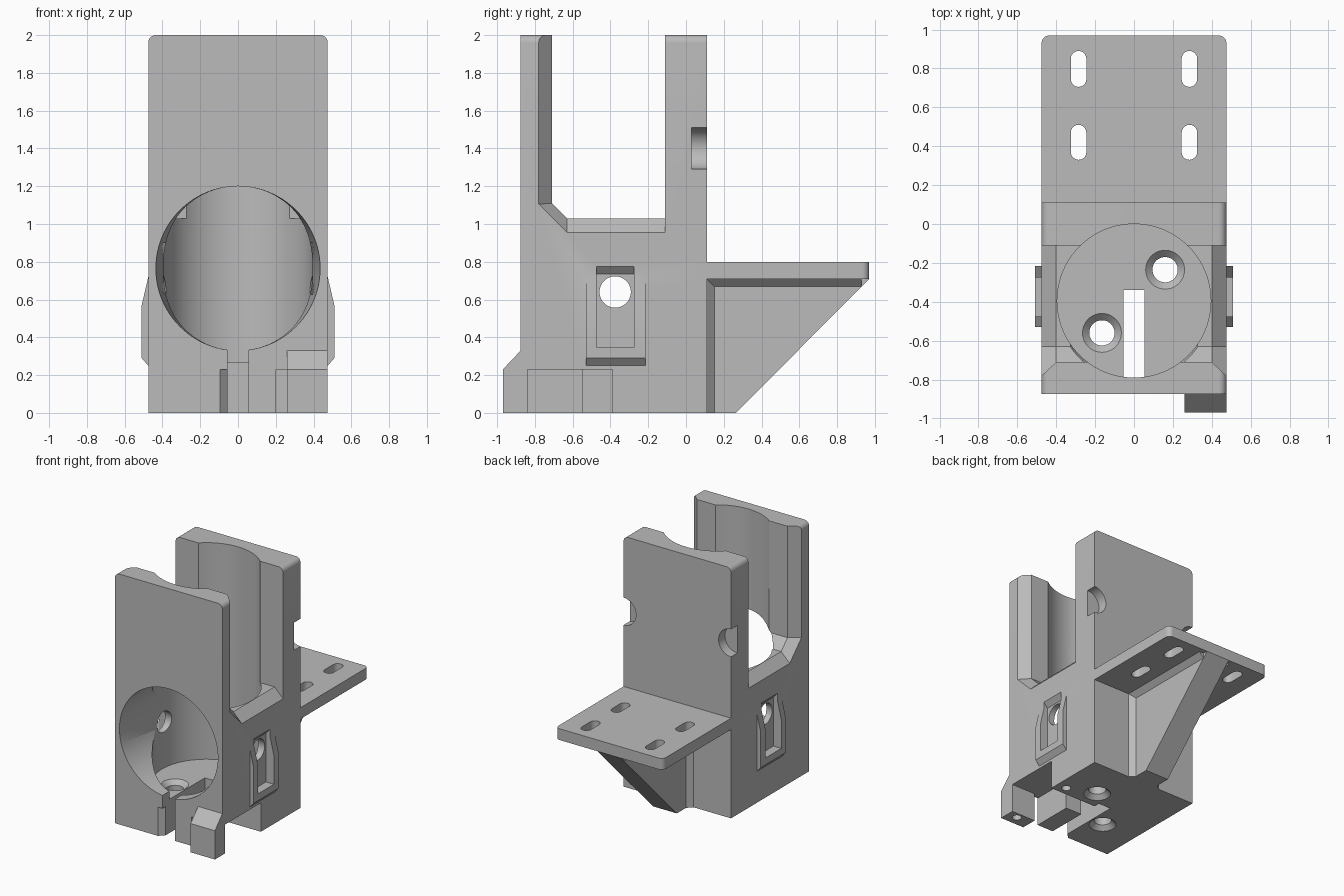
import bpy, bmesh, math
from mathutils import Vector

if "Cube" in bpy.data.objects:
    bpy.data.objects.remove(bpy.data.objects["Cube"])

grey = bpy.data.materials.new("grey_plastic")
grey.diffuse_color = (0.5, 0.5, 0.5, 1)
grey.use_nodes = True
grey.node_tree.nodes["Principled BSDF"].inputs["Base Color"].default_value = grey.diffuse_color


def loft(name, rings):
    """Closed solid through rings that share a vertex count."""
    bm = bmesh.new()
    vs = [[bm.verts.new(p) for p in r] for r in rings]
    n = len(vs[0])
    for a, b in zip(vs, vs[1:]):
        for i in range(n):
            bm.faces.new((a[i], a[(i + 1) % n], b[(i + 1) % n], b[i]))
    bm.faces.new(vs[0][::-1])
    bm.faces.new(vs[-1])
    bmesh.ops.recalc_face_normals(bm, faces=bm.faces)
    me = bpy.data.meshes.new(name)
    bm.to_mesh(me)
    bm.free()
    ob = bpy.data.objects.new(name, me)
    bpy.context.collection.objects.link(ob)
    me.materials.append(grey)
    return ob


def place(axis, u, v, w):
    return {'x': (w, u, v), 'y': (u, w, v), 'z': (u, v, w)}[axis]


def prism(name, axis, pts, a, b):
    return loft(name, [[place(axis, u, v, w) for u, v in pts] for w in (a, b)])


def box(name, x0, x1, y0, y1, z0, z1):
    return prism(name, 'z', [(x0, y0), (x1, y0), (x1, y1), (x0, y1)], z0, z1)


def tube(name, axis, cu, cv, sections, n=48):
    """Round solid; sections are (position, radius_u, radius_v)."""
    ang = [2 * math.pi * i / n for i in range(n)]
    return loft(name, [[place(axis, cu + ru * math.cos(t), cv + rv * math.sin(t), w)
                        for t in ang] for w, ru, rv in sections])


def round_top(hw, low, high, r):
    """Rectangle whose two upper corners are rounded."""
    arc = [(hw - r + r * math.cos(t), high - r + r * math.sin(t))
           for t in [math.pi / 2 * i / 8 for i in range(9)]]
    return [(-hw, low), (hw, low)] + arc + [(-x, z) for x, z in reversed(arc)]


def boolean(target, tool, op):
    m = target.modifiers.new("join", 'BOOLEAN')
    m.operation, m.object, m.solver = op, tool, 'EXACT'
    bpy.context.view_layer.objects.active = target
    bpy.ops.object.modifier_apply(modifier=m.name)
    bpy.data.objects.remove(tool)


# Tall block, with rounded top corners
body = prism("bracket_body", 'y', round_top(.475, 0, 2, .04), -.875, .11)
adds, cuts = [], []

# Rear mounting shelf
adds.append(prism("shelf", 'z', round_top(.475, .05, .97, .04), .71, .80))
# Triangular gusset under the shelf, flared where it meets shelf and block
adds.append(prism("gusset", 'x', [(.05, 0), (.265, 0), (.97, .71), (.97, .73), (.05, .73)],
                  -.105, .105))
adds.append(prism("gusset_root", 'z', [(-.145, .05), (.145, .05), (.145, .11), (.105, .15),
                                       (-.105, .15), (-.145, .11)], 0, .73))
adds.append(prism("gusset_top", 'y', [(-.105, .67), (.105, .67), (.145, .71),
                                      (.145, .73), (-.145, .73), (-.145, .71)], .05, .93))
# Front foot
adds.append(prism("foot", 'x', [(-.8, 0), (-.97, 0), (-.97, .23), (-.875, .33), (-.8, .33)],
                  .26, .475))
# Raised side frames
for s in (-1, 1):
    adds.append(prism("side_frame", 'y', [(s * x, z) for x, z in
                      [(.45, .25), (.475, .25), (.51, .29), (.51, .57), (.475, .72), (.45, .72)]],
                      -.53, -.215))

# Vertical bore and tapered front opening
cuts.append(tube("bore", 'z', 0, -.395, [(.27, .395, .395), (2.2, .395, .395)], 96))
cuts.append(tube("front_opening", 'y', 0, .765,
                 [(-.90, .437, .435), (-.875, .435, .435), (-.395, .393, .435)], 96))
# Crosswise slot between front and back plates, with chamfered outer edges
inner = [(-.11, 2.2), (-.11, 1.03), (-.63, 1.03), (-.71, 1.11), (-.71, 2.2)]
outer = [(-.11, 2.2), (-.11, .88), (-.63, .88), (-.85, 1.10), (-.85, 2.2)]
cuts.append(loft("cross_slot", [[(x, y, z) for y, z in p] for x, p in
                                ((-.55, outer), (-.4, inner), (.4, inner), (.55, outer))]))
# Side pockets, side holes and round notches in the back plate
for s in (-1, 1):
    cuts.append(prism("side_pocket", 'y', [(s * x, z) for x, z in
                      [(.6, .345), (.44, .345), (.44, .735), (.475, .775), (.6, .90)]],
                      -.475, -.275))
    cuts.append(tube("side_hole", 'x', -.375, .64, [(s * .2, .083, .083), (s * .6, .083, .083)]))
    cuts.append(tube("back_notch", 'y', s * .475, 1.4, [(.03, .11, .11), (.2, .11, .11)]))
    # Shelf screw slots
    for y0, y1 in ((.33, .51), (.705, .89)):
        r = .04
        arc = [math.pi * i / 10 for i in range(11)]
        pts = [(s * .285 + r * math.cos(t), y1 - r + r * math.sin(t)) for t in arc]
        pts += [(s * .285 - r * math.cos(t), y0 + r - r * math.sin(t)) for t in arc]
        cuts.append(prism("shelf_slot", 'z', pts, .6, .9))
# Countersunk floor holes
for x, y in ((-.165, -.56), (.16, -.235)):
    cuts.append(tube("floor_hole", 'z', x, y, [(-.02, .12, .12), (.035, .065, .065),
                                               (.235, .065, .065), (.29, .12, .12)]))
# Clamp slit with a chamfered mouth
cuts.append(box("slit", -.055, .055, -.95, -.34, -.1, .45))
cuts.append(prism("slit_mouth", 'z', [(-.105, -.885), (0, -.885), (0, -.78), (-.055, -.835)],
                  -.1, .23))
# Underside notch on the right
cuts.append(prism("corner_notch", 'z', [(.2, -.84), (.2, -.545), (.0, -.545), (.0, -.39),
                                        (.6, -.39), (.6, -.84)], -.1, .23))
cuts.append(box("corner_gap", .2, .26, -.95, -.80, -.1, .23))
# Small pin holes underneath
for x, y in ((.39, -.89), (.39, -.32)):
    cuts.append(tube("pin_hole", 'z', x, y, [(-.05, .035, .035), (.12, .035, .035)], 24))

for ob in adds:
    boolean(body, ob, 'UNION')
for ob in cuts:
    boolean(body, ob, 'DIFFERENCE')

body.select_set(True)
bpy.context.view_layer.objects.active = body
bpy.ops.object.shade_smooth_by_angle(angle=math.radians(25))
